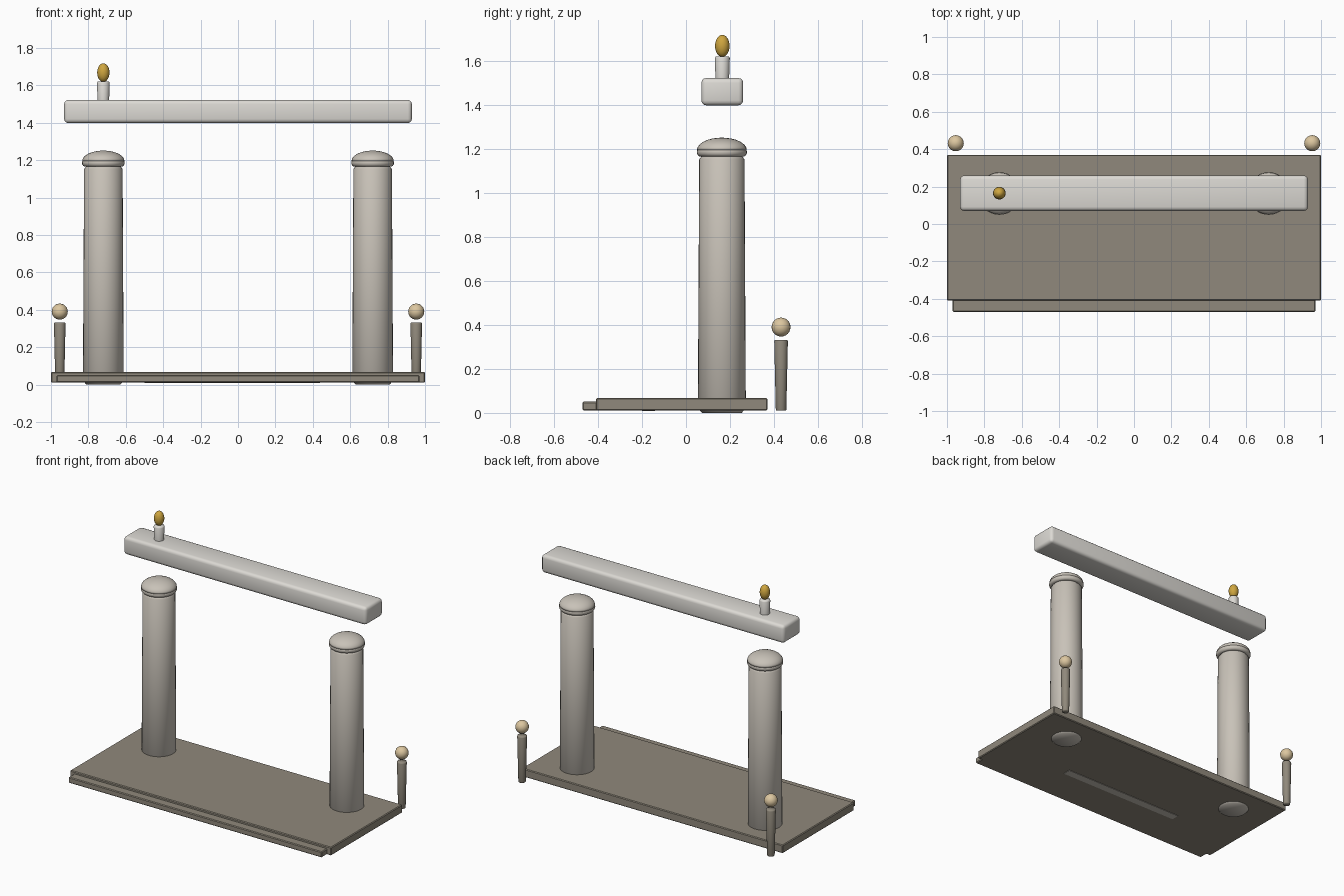
import bpy, bmesh, math
from mathutils import Matrix

if "Cube" in bpy.data.objects:
    bpy.data.objects.remove(bpy.data.objects["Cube"])


def material(name, r, g, b):
    m = bpy.data.materials.new(name)
    m.diffuse_color = (r, g, b, 1)
    m.use_nodes = True
    m.node_tree.nodes["Principled BSDF"].inputs["Base Color"].default_value = m.diffuse_color
    return m


PALE = material("pale_stone", 0.72, 0.70, 0.66)
STONE = material("column_stone", 0.58, 0.54, 0.48)
DARK = material("dark_stone", 0.28, 0.25, 0.20)
SAND = material("sand", 0.72, 0.57, 0.35)
GOLD = material("gold", 0.62, 0.38, 0.05)


def finish(bm, name, mat, smooth=True, loc=(0, 0, 0)):
    bmesh.ops.recalc_face_normals(bm, faces=bm.faces)
    for f in bm.faces:
        f.smooth = smooth
    me = bpy.data.meshes.new(name)
    bm.to_mesh(me)
    bm.free()
    me.materials.append(mat)
    ob = bpy.data.objects.new(name, me)
    ob.location = loc
    bpy.context.collection.objects.link(ob)
    return ob


def box(name, lo, hi, mat, bevel, segments=1, smooth=False):
    size = [b - a for a, b in zip(lo, hi)]
    mid = [(a + b) / 2 for a, b in zip(lo, hi)]
    bm = bmesh.new()
    bmesh.ops.create_cube(bm, size=1, matrix=Matrix.Diagonal((*size, 1)))
    bmesh.ops.bevel(bm, geom=bm.edges[:], offset=bevel, segments=segments,
                    profile=0.5, affect='EDGES')
    return finish(bm, name, mat, smooth, mid)


def lathe(name, profile, x, y, mat, sides=32):
    """Spin a (radius, z) profile round a vertical axis."""
    bm = bmesh.new()
    verts = [bm.verts.new((r, 0, z)) for r, z in profile]
    edges = [bm.edges.new(p) for p in zip(verts, verts[1:])]
    bmesh.ops.spin(bm, geom=verts + edges, cent=(0, 0, 0), axis=(0, 0, 1),
                   angle=math.tau, steps=sides)
    bmesh.ops.remove_doubles(bm, verts=bm.verts, dist=1e-5)
    return finish(bm, name, mat, True, (x, y, 0))


def ellipsoid(name, x, y, z, rx, rz, mat):
    bm = bmesh.new()
    bmesh.ops.create_uvsphere(bm, u_segments=20, v_segments=12, radius=1,
                              matrix=Matrix.Diagonal((rx, rx, rz, 1)))
    return finish(bm, name, mat, True, (x, y, z))


# Floor slab, front step and the strip set into the underside
box("floor_slab", (-1, -0.41, 0.01), (1, 0.37, 0.067), DARK, 0.005)
box("front_step", (-0.97, -0.47, 0.011), (0.97, -0.36, 0.051), DARK, 0.005)
box("underside_strip", (-0.5, -0.2, 0.008), (0.44, -0.14, 0.03), STONE, 0.002)

for side, s in (("left", -1), ("right", 1)):
    # Column with softened ends
    lathe(side + "_column",
          [(0, 0.0), (0.09, 0.0), (0.109, 0.02), (0.103, 1.152),
           (0.09, 1.17), (0, 1.17)], s * 0.72, 0.163, STONE)
    # Rounded collar and domed cap
    collar = [(0.097 + 0.017 * math.cos(a), 1.185 + 0.02 * math.sin(a))
              for a in (math.pi * (i / 8 - 0.5) for i in range(9))]
    lathe(side + "_collar", [(0, 1.165)] + collar + [(0, 1.205)],
          s * 0.72, 0.163, STONE)
    dome = [(0.113 * math.cos(a), 1.195 + 0.056 * math.sin(a))
            for a in (math.pi / 2 * i / 8 for i in range(8))]
    lathe(side + "_dome", [(0, 1.195)] + dome + [(0, 1.251)],
          s * 0.72, 0.163, STONE)
    # Tapered rear post with a floating ball
    lathe(side + "_post",
          [(0, 0.01), (0.022, 0.01), (0.024, 0.015), (0.031, 0.325),
           (0.029, 0.331), (0, 0.331)], s * 0.953, 0.432, DARK, 20)
    ellipsoid(side + "_ball", s * 0.953, 0.432, 0.39, 0.043, 0.043, SAND)

# Floating lintel
box("lintel", (-0.93, 0.07, 1.398), (0.93, 0.26, 1.522), PALE, 0.022, 3, True)

# Candle and flame on the lintel
lathe("candle", [(0, 1.51), (0.031, 1.51), (0.031, 1.52), (0.034, 1.612),
                 (0.03, 1.62), (0, 1.62)], -0.72, 0.165, PALE, 20)
ellipsoid("flame", -0.72, 0.165, 1.668, 0.033, 0.05, GOLD)
